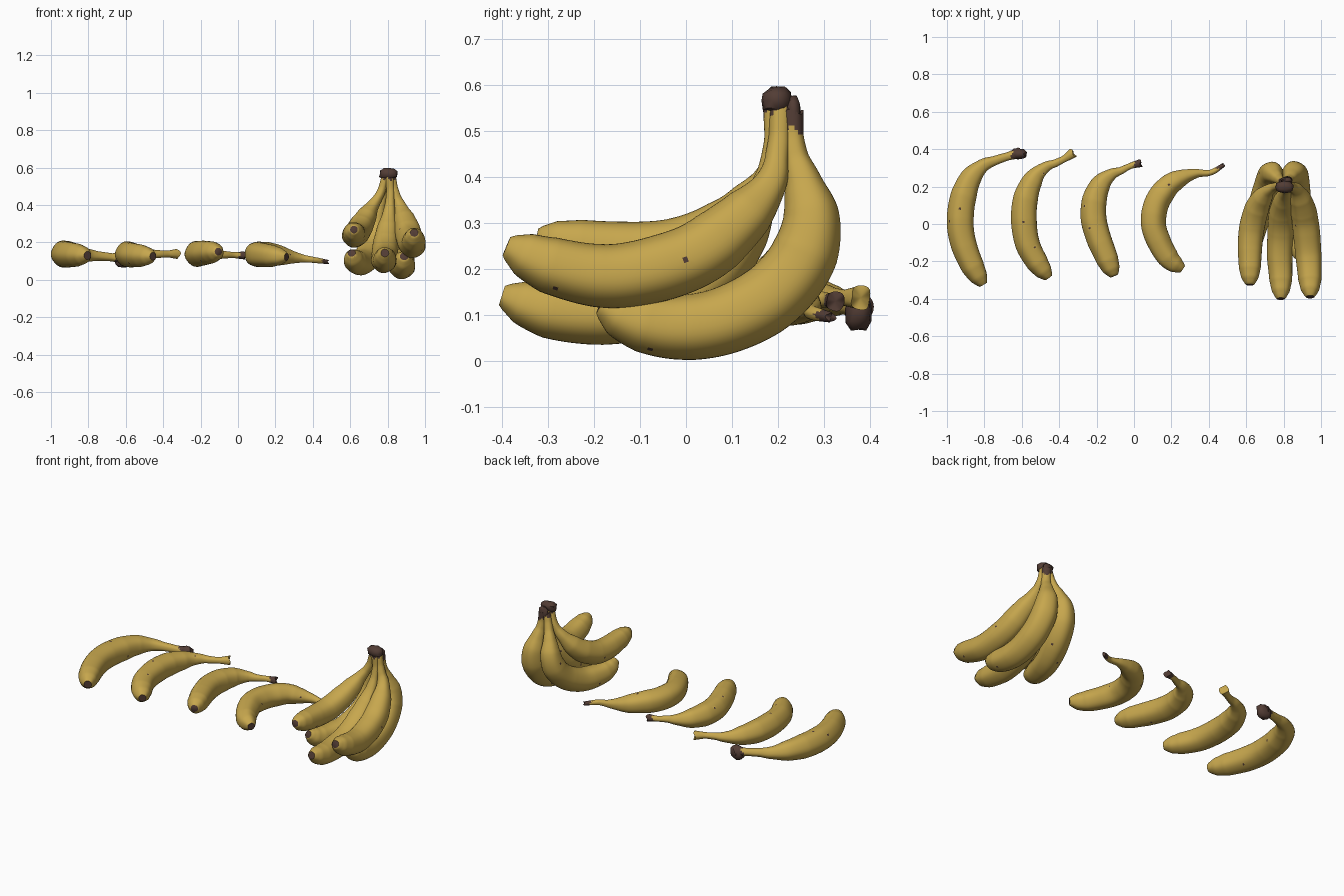
import bpy
import bmesh
import math
import random
from mathutils import Vector

random.seed(4)
SIDES, RINGS = 36, 84


def make_material(name, color):
    mat = bpy.data.materials.new(name)
    mat.use_nodes = True
    mat.diffuse_color = (*color, 1)
    mat.node_tree.nodes["Principled BSDF"].inputs["Base Color"].default_value = (*color, 1)
    return mat


PEEL = make_material("peel yellow", (0.57, 0.385, 0.075))
BARK = make_material("dried brown", (0.085, 0.046, 0.035))

# Thickness from blossom tip (0) to stem end (1)
THICKNESS = [(0, 0.31), (0.012, 0.43), (0.05, 0.69), (0.12, 0.88), (0.25, 0.98),
             (0.42, 1.03), (0.56, 0.99), (0.68, 0.8), (0.76, 0.53), (0.84, 0.34),
             (0.92, 0.28), (1, 0.3)]


def thickness(t):
    for (t0, a), (t1, b) in zip(THICKNESS, THICKNESS[1:]):
        if t <= t1:
            u = (t - t0) / (t1 - t0)
            return a + (b - a) * u
    return THICKNESS[-1][1]


def resample(points, count):
    """Smooth spline through the points, evenly spaced by length."""
    pts = [Vector(p) for p in points]
    pts = [2 * pts[0] - pts[1]] + pts + [2 * pts[-1] - pts[-2]]
    dense = []
    for i in range(1, len(pts) - 2):
        a, b, c, d = pts[i - 1:i + 3]
        for k in range(30):
            u = k / 30
            dense.append(0.5 * (2 * b + (c - a) * u + (2 * a - 5 * b + 4 * c - d) * u ** 2
                                + (3 * b - a - 3 * c + d) * u ** 3))
    dense.append(pts[-2])
    lengths = [0]
    for a, b in zip(dense, dense[1:]):
        lengths.append(lengths[-1] + (b - a).length)
    out, j = [], 0
    for i in range(count):
        goal = lengths[-1] * i / (count - 1)
        while j < len(dense) - 2 and lengths[j + 1] < goal:
            j += 1
        u = (goal - lengths[j]) / (lengths[j + 1] - lengths[j])
        out.append(dense[j].lerp(dense[j + 1], u))
    return out


def finish(name, bm):
    bmesh.ops.recalc_face_normals(bm, faces=bm.faces)
    mesh = bpy.data.meshes.new(name)
    bm.to_mesh(mesh)
    bm.free()
    mesh.materials.append(PEEL)
    mesh.materials.append(BARK)
    obj = bpy.data.objects.new(name, mesh)
    bpy.context.collection.objects.link(obj)
    bpy.ops.object.select_all(action="DESELECT")
    obj.select_set(True)
    bpy.context.view_layer.objects.active = obj
    bpy.ops.object.shade_smooth_by_angle(angle=math.radians(50))


def banana(name, path, radius=0.07, dark_stem=0.0, stem=1.0, flare=0.0, fullness=1.0):
    """Sweep a softly five-sided section along the path."""
    centers = resample(path, RINGS)
    bm = bmesh.new()
    rings = []
    side = None
    for i, c in enumerate(centers):
        t = i / (RINGS - 1)
        along = (centers[min(i + 1, RINGS - 1)] - centers[max(i - 1, 0)]).normalized()
        if side is None:
            side = along.orthogonal()
        side = (side - along * side.dot(along)).normalized()
        up = along.cross(side)
        r = radius * thickness(t if t < 0.4 else 0.4 + 0.6 * ((t - 0.4) / 0.6) ** fullness)
        if t > 0.75:
            r *= 1 + (stem - 1) * min(1, (t - 0.75) / 0.15)
        if t > 0.93:
            r *= 1 + flare * (t - 0.93) / 0.07
        ring = []
        for k in range(SIDES):
            ang = math.tau * k / SIDES
            rr = r * (1 + 0.018 * math.cos(5 * ang))
            ragged = along * 0.006 * math.sin(3 * ang) if i == RINGS - 1 else Vector()
            ring.append(bm.verts.new(c + (side * math.cos(ang) + up * math.sin(ang)) * rr + ragged))
        rings.append(ring)
    for i, (a, b) in enumerate(zip(rings, rings[1:])):
        for k in range(SIDES):
            n = (k + 1) % SIDES
            face = bm.faces.new((a[k], a[n], b[n], b[k]))
            edge = 1 - dark_stem + 0.012 * math.sin(math.tau * 3 * k / SIDES)
            if dark_stem and (i + 0.5) / RINGS > edge:
                face.material_index = 1
    # Dried blossom tip and cut stem end
    bm.faces.new(rings[0]).material_index = 1
    center = bm.verts.new(centers[-1])
    for k in range(SIDES):
        face = bm.faces.new((rings[-1][k], rings[-1][(k + 1) % SIDES], center))
        face.material_index = 1 if dark_stem else 0
    # Small ripe speckles, inset into the peel
    bm.faces.ensure_lookup_table()
    spots = [bm.faces[SIDES * row + random.randrange(SIDES)]
             for row in random.sample(range(12, 65, 3), 4)]
    bmesh.ops.inset_individual(bm, faces=spots, thickness=0.003)
    for spot in spots:
        spot.material_index = 1
    finish(name, bm)


def husk(name, center, size, rough=0.14):
    """Lumpy dried piece where the stems were joined."""
    bm = bmesh.new()
    bmesh.ops.create_icosphere(bm, subdivisions=2, radius=1)
    for v in bm.verts:
        box = v.co / max(abs(x) for x in v.co)
        co = v.co.lerp(box, 0.4) * random.uniform(1 - rough, 1 + rough / 2)
        v.co = Vector(center) + Vector(co[i] * size[i] for i in range(3))
    for f in bm.faces:
        f.material_index = 1
    finish(name, bm)


def lying(points, z_tip, z_body, z_stem):
    """Give a flat path its height from tip to body to stem."""
    n = len(points) - 1
    heights = []
    for i in range(n + 1):
        t = i / n
        if t < 0.35:
            heights.append(z_tip + (z_body - z_tip) * t / 0.35)
        else:
            heights.append(z_body + (z_stem - z_body) * max(0, (t - 0.55) / 0.45))
    return [(x, y, z) for (x, y), z in zip(points, heights)]


# Four loose bananas, left to right
banana("loose_banana_1", lying(
    [(-.805, -.325), (-.865, -.22), (-.912, -.1), (-.928, .01), (-.915, .13), (-.875, .24),
     (-.81, .31), (-.74, .34), (-.68, .36), (-.61, .38)], .13, .138, .115),
    .07, dark_stem=.06, stem=1.1, flare=.3)
husk("loose_banana_1_husk", (-.615, .375, .108), (.043, .03, .044))
banana("loose_banana_2", lying(
    [(-.455, -.288), (-.52, -.2), (-.57, -.1), (-.588, .03), (-.575, .15), (-.53, .25),
     (-.47, .305), (-.42, .325), (-.37, .35), (-.325, .38)], .125, .137, .138),
    .067, stem=.95, flare=.4)
banana("loose_banana_3", lying(
    [(-.105, -.278), (-.15, -.17), (-.19, -.07), (-.215, .03), (-.21, .13), (-.175, .215),
     (-.12, .265), (-.07, .285), (-.02, .31), (.035, .325)], .15, .138, .13),
    .067, dark_stem=.055, stem=.85, flare=.25)
banana("loose_banana_4", lying(
    [(.26, -.242), (.19, -.19), (.135, -.1), (.103, 0), (.12, .11), (.18, .2),
     (.25, .245), (.33, .27), (.41, .275), (.478, .315)], .122, .136, .095),
    .066, dark_stem=.055, stem=.8, flare=-.3)

# Bunch: three front bananas
banana("bunch_front_right", [
    (.62, -.325, .268), (.62, -.22, .248), (.622, -.1, .238), (.635, 0, .25),
    (.665, .1, .3), (.71, .17, .38), (.76, .2, .46), (.79, .2, .55)],
    .066, dark_stem=.02, stem=1.15)
banana("bunch_front_middle", [
    (.785, -.4, .143), (.785, -.29, .11), (.78, -.17, .105), (.785, -.05, .13),
    (.79, .05, .19), (.80, .125, .28), (.81, .17, .38), (.815, .19, .47), (.81, .19, .55)],
    .069, dark_stem=.02, stem=1.1)
banana("bunch_front_left", [
    (.942, -.39, .25), (.94, -.28, .205), (.932, -.15, .186), (.918, 0, .222),
    (.9, .1, .29), (.87, .18, .38), (.84, .2, .46), (.82, .205, .55)],
    .07, dark_stem=.02, stem=1.15, fullness=1.1)

# Bunch: two back bananas
banana("bunch_back_right", [
    (.608, -.18, .142), (.622, -.11, .105), (.645, -.02, .092), (.675, .08, .102),
    (.705, .18, .15), (.725, .248, .22), (.738, .273, .3), (.755, .258, .38),
    (.78, .235, .46), (.8, .22, .54)], .069, dark_stem=.04, stem=1.15, fullness=1.3)
banana("bunch_back_left", [
    (.888, -.185, .125), (.884, -.11, .09), (.878, -.02, .074), (.872, .08, .088),
    (.868, .18, .138), (.862, .248, .215), (.855, .272, .3), (.842, .257, .38),
    (.828, .235, .46), (.82, .23, .54)], .073, dark_stem=.06, stem=1.15, fullness=1.35)

# Dried crown holding the stems
husk("bunch_crown", (.805, .197, .566), (.052, .033, .032))
husk("bunch_crown_flap", (.815, .234, .54), (.032, .016, .04))


cube = bpy.data.objects.get("Cube")
if cube:
    bpy.data.objects.remove(cube, do_unlink=True)
